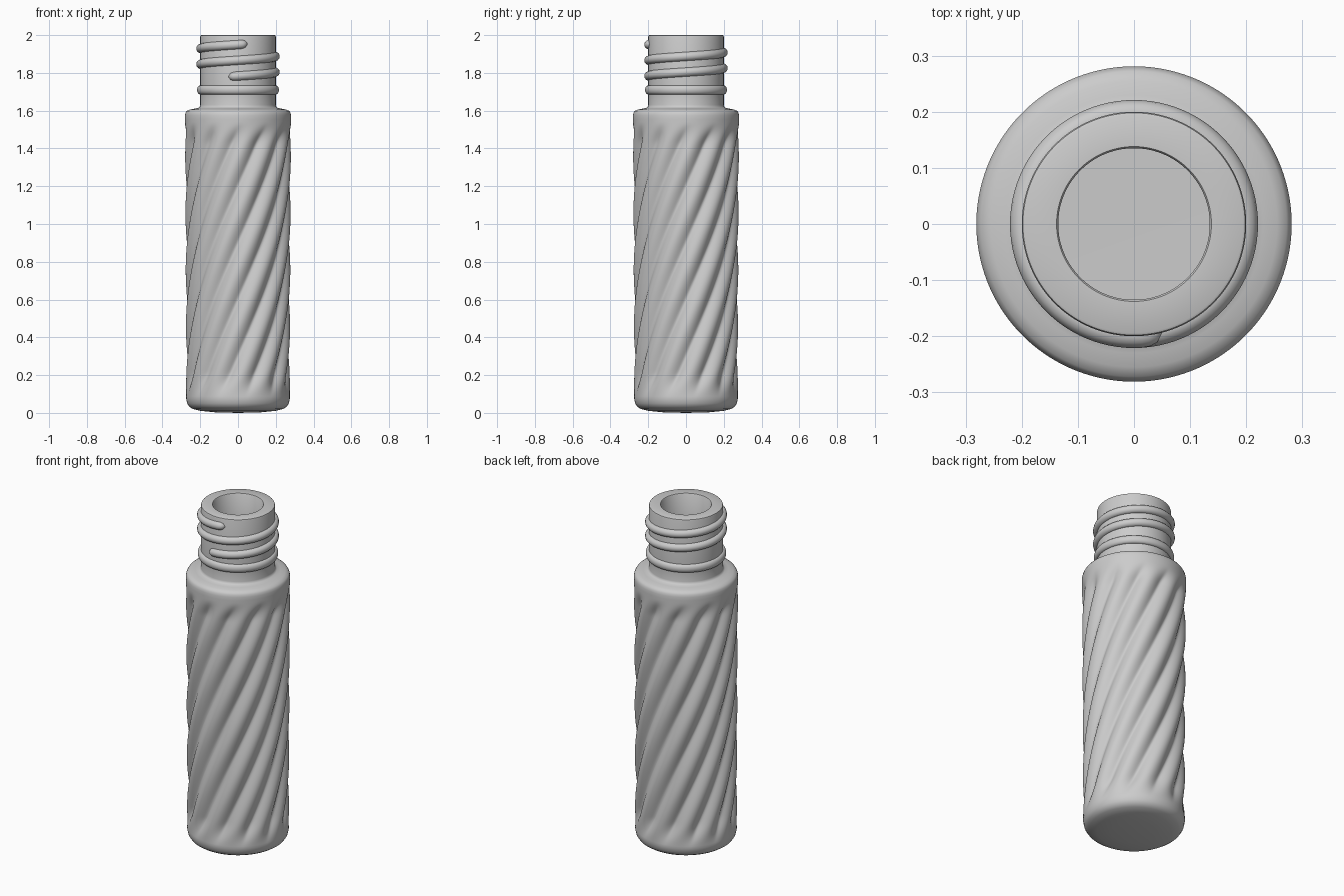
import bpy, bmesh
from math import sin, cos, pi, tau, radians, sqrt

if "Cube" in bpy.data.objects:
    bpy.data.objects.remove(bpy.data.objects["Cube"])

SEG = 192        # steps around
FLUTES = 12      # twisted ribs
RISE = 0.30      # height between neighbouring ribs on one side
DEPTH = 0.031    # groove depth


def smoothstep(a, b, x):
    t = min(1, max(0, (x - a) / (b - a)))
    return t * t * (3 - 2 * t)


def finish(bm, name, angle):
    bmesh.ops.recalc_face_normals(bm, faces=bm.faces)
    mesh = bpy.data.meshes.new(name)
    bm.to_mesh(mesh)
    bm.free()
    ob = bpy.data.objects.new(name, mesh)
    bpy.context.collection.objects.link(ob)
    bpy.ops.object.select_all(action='DESELECT')
    ob.select_set(True)
    bpy.context.view_layer.objects.active = ob
    bpy.ops.object.shade_smooth_by_angle(angle=radians(angle))
    return ob


def groove(a, z):
    """How deep the twisted groove cuts at this angle and height."""
    fade = smoothstep(0.07, 0.22, z) * (1 - smoothstep(1.42, 1.54, z))
    phase = FLUTES * a - tau * z / RISE
    rib = sqrt(sin(phase / 2) ** 2 + 0.012)     # round ribs, narrow grooves
    return DEPTH * fade * max(0, 1.02 - rib)


# Bottle outline, from the base centre up the outside and down the inside
base = [(0.12, 0.003), (0.2, 0.011), (0.24, 0.021), (0.258, 0.033), (0.269, 0.05)]
wall = [(0.274 + 0.007 * z / 1.57, z) for z in [0.075 + 1.48 * i / 110 for i in range(111)]]
shoulder = [(0.281, 1.575), (0.278, 1.588), (0.272, 1.598), (0.255, 1.606),
            (0.23, 1.611), (0.21, 1.615), (0.203, 1.62), (0.2, 1.63)]
bead = [(0.2 + 0.017 * sin(pi * i / 10), 1.71 - 0.024 * cos(pi * i / 10)) for i in range(11)]
lip = [(0.2, 1.992), (0.198, 1.998), (0.194, 2.0), (0.138, 2.0), (0.135, 1.996)]
inside = [(0.135, 1.56), (0.15, 1.54), (0.2, 1.53), (0.215, 1.5), (0.215, 0.1), (0.19, 0.068)]
outside = base + wall + shoulder + bead + lip

bm = bmesh.new()
rings = []
for i, (r, z) in enumerate(outside + inside):
    ring = []
    for k in range(SEG):
        a = tau * k / SEG
        rr = r - (groove(a, z) if i < len(outside) else 0)
        ring.append(bm.verts.new((rr * cos(a), rr * sin(a), z)))
    rings.append(ring)
for lo, hi in zip(rings, rings[1:]):
    for k in range(SEG):
        n = (k + 1) % SEG
        bm.faces.new((lo[k], lo[n], hi[n], hi[k]))
for ring, z in ((rings[0], 0), (rings[-1], 0.065)):
    centre = bm.verts.new((0, 0, z))
    for k in range(SEG):
        bm.faces.new((ring[k], ring[(k + 1) % SEG], centre))
finish(bm, "bottle", 40)

# Screw thread: two turns of a rounded ridge rising around the neck
bm = bmesh.new()
STEPS, SIDES = 200, 14
start, end = radians(255), radians(255 + 750)
prev = None
for i in range(STEPS + 1):
    t = i / STEPS
    a = start + (end - start) * t
    z = 1.78 + 0.083 * (a - start) / tau
    near_end = min(1, min(t, 1 - t) / 0.015)
    s = max(0.05, sqrt(1 - (1 - near_end) ** 2))
    ring = []
    for k in range(SIDES):
        b = tau * k / SIDES
        r = 0.197 + 0.024 * s * cos(b)
        ring.append(bm.verts.new((r * cos(a), r * sin(a), z + 0.024 * s * sin(b))))
    if prev:
        for k in range(SIDES):
            n = (k + 1) % SIDES
            bm.faces.new((prev[k], prev[n], ring[n], ring[k]))
    else:
        bm.faces.new(ring)
    prev = ring
bm.faces.new(prev)
finish(bm, "neck_thread", 60)
